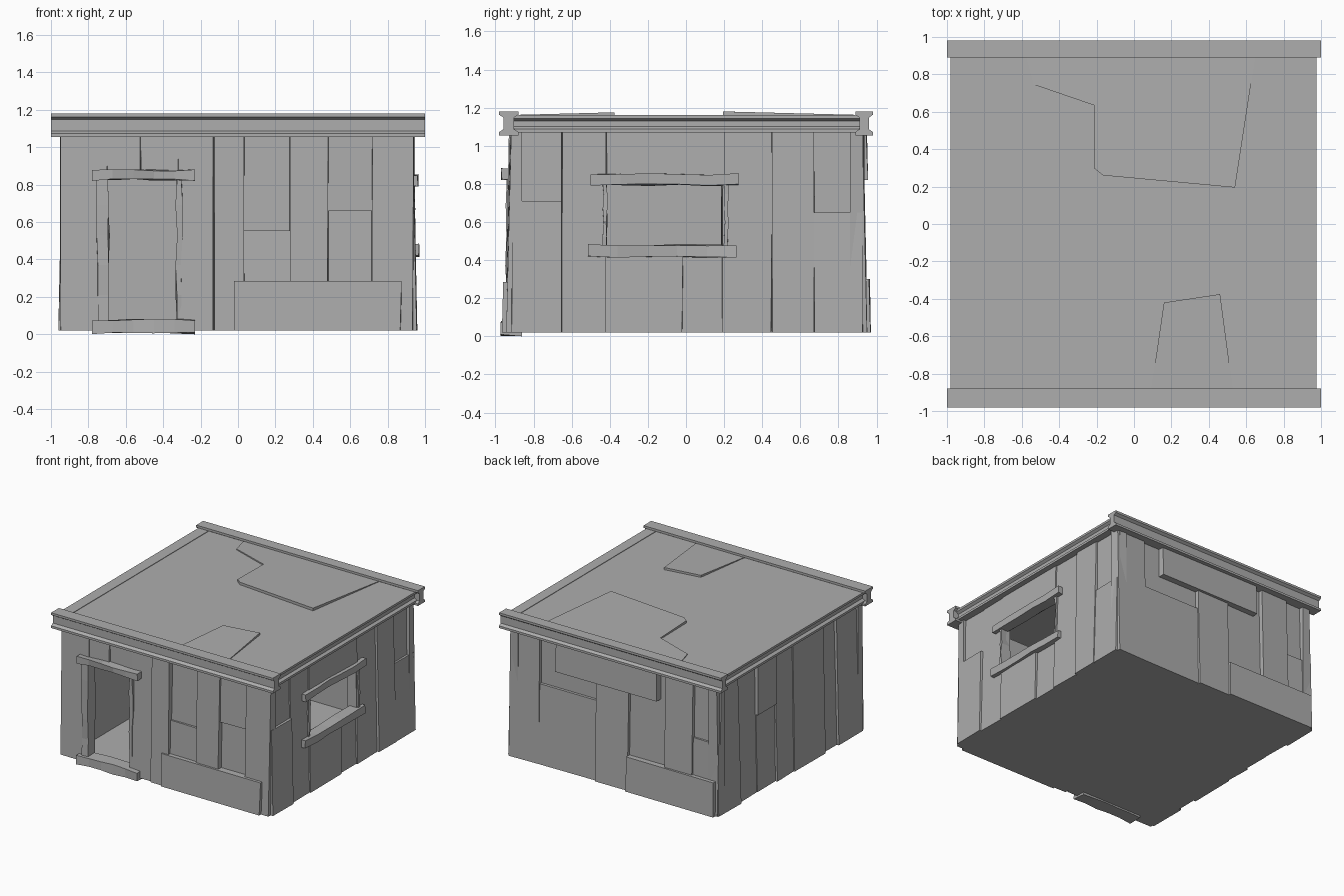
import bpy, bmesh, random
from mathutils import Vector

random.seed(4)
cube = bpy.data.objects.get("Cube")
if cube:
    bpy.data.objects.remove(cube)

grey = bpy.data.materials.new("weathered grey")
grey.diffuse_color = (0.42, 0.42, 0.42, 1)
grey.use_nodes = True
grey.node_tree.nodes["Principled BSDF"].inputs["Base Color"].default_value = (0.42, 0.42, 0.42, 1)

BASE, TOP, INNER = 0.02, 1.075, 0.86

# Each wall maps (along, outward, up) to model space
WALLS = {
    "front": lambda a, d, z: Vector((a, -d, z)),
    "back": lambda a, d, z: Vector((a, d, z)),
    "right": lambda a, d, z: Vector((d, a, z)),
    "left": lambda a, d, z: Vector((-d, a, z)),
}


def finish(bm, name):
    bmesh.ops.recalc_face_normals(bm, faces=bm.faces)
    mesh = bpy.data.meshes.new(name)
    bm.to_mesh(mesh)
    bm.free()
    mesh.materials.append(grey)
    obj = bpy.data.objects.new(name, mesh)
    bpy.context.collection.objects.link(obj)
    return obj


def loft(rings, name):
    """Skin a row of matching cross-sections and cap both ends."""
    bm = bmesh.new()
    rows = [[bm.verts.new(p) for p in ring] for ring in rings]
    n = len(rows[0])
    for r, s in zip(rows, rows[1:]):
        for i in range(n):
            j = (i + 1) % n
            bm.faces.new((r[i], r[j], s[j], s[i]))
    bm.faces.new(rows[0])
    bm.faces.new(rows[-1])
    return finish(bm, name)


def wob(amount):
    return random.uniform(-amount, amount)


def plank(side, a0, a1, z0, z1, depth):
    """Wall plank leaning in slightly towards the top, with hand-cut edges."""
    place = WALLS[side]
    rings = []
    for z in (z0, z1):
        d = depth + 0.012 - 0.022 * z
        l, r = a0 + wob(0.005), a1 + wob(0.005)
        rings.append([place(a0 - 0.006, INNER, z), place(a1 + 0.006, INNER, z),
                      place(r, d + wob(0.004), z), place(l, d + wob(0.004), z)])
    loft(rings, side + "_plank")


def rough_board(side, start, end, d0, d1, width, name, upright=False):
    """Rough-hewn trim board; start and end are (along, up) centre points."""
    place = WALLS[side]
    rings = []
    for i in range(6):
        t = i / 5
        a = start[0] + (end[0] - start[0]) * t
        z = start[1] + (end[1] - start[1]) * t
        ring = []
        for d, s in ((d0, -1), (d1, -1), (d1, 1), (d0, 1)):
            off = s * width / 2 - s * random.uniform(0, 0.012)
            dd = d - (random.uniform(0, 0.012) if d == d1 else 0)
            ring.append(place(a + off, dd, z) if upright else place(a, dd, z + off))
        rings.append(ring)
    loft(rings, name)


def box(name, x0, x1, y0, y1, z0, z1):
    loft([[(x0, y0, z), (x1, y0, z), (x1, y1, z), (x0, y1, z)] for z in (z0, z1)], name)


# Planked walls: along start, along end, bottom, top, outward depth
planks = {
    "front": [
        (-.945, -.70, BASE, TOP, .925), (-.70, -.52, .83, TOP, .922), (-.52, -.31, .83, TOP, .912),
        (-.32, -.13, BASE, TOP, .922), (-.13, .03, BASE, TOP, .938),
        (.03, .28, BASE, .555, .918), (.03, .28, .555, TOP, .902), (.28, .48, BASE, TOP, .935),
        (.48, .72, BASE, .66, .90), (.48, .72, .66, TOP, .918), (.72, .935, BASE, TOP, .928),
        (-.02, .87, BASE, .285, .955)],
    "right": [
        (-.91, -.65, BASE, .71, .945), (-.91, -.65, .71, TOP, .93), (-.65, -.42, BASE, TOP, .932),
        (-.42, -.02, BASE, .46, .94), (-.02, .20, BASE, .46, .926), (-.42, .20, .81, TOP, .94),
        (.19, .45, BASE, TOP, .932), (.45, .67, BASE, TOP, .945),
        (.67, .93, BASE, .65, .94), (.67, .93, .65, TOP, .926)],
    "back": [
        (.67, .94, BASE, TOP, .935), (.155, .67, BASE, .67, .928), (.155, .67, .67, TOP, .912),
        (-.13, .155, BASE, TOP, .938), (-.47, -.13, BASE, TOP, .91), (-.71, -.47, BASE, TOP, .94),
        (-.945, -.71, BASE, .6, .928), (-.945, -.71, .6, TOP, .912),
        (-.92, -.13, BASE, .3, .957), (-.40, .51, .82, TOP, .958)],
    "left": [
        (.65, .93, BASE, TOP, .94), (.42, .65, BASE, TOP, .925), (.18, .42, BASE, .65, .925),
        (.18, .42, .65, TOP, .948), (-.04, .18, BASE, TOP, .938), (-.43, -.04, BASE, TOP, .948),
        (-.60, -.43, BASE, TOP, .93), (-.91, -.60, BASE, TOP, .945)],
}
for side, rows in planks.items():
    for row in rows:
        plank(side, *row)

# Floor
box("floor", -.93, .93, -.9, .92, BASE, .045)

# Door frame
rough_board("front", (-.78, .852), (-.23, .85), .90, .972, .065, "door_lintel")
rough_board("front", (-.78, .042), (-.23, .042), .86, .975, .085, "door_sill")
rough_board("front", (-.722, .05), (-.722, .85), .85, .95, .075, "door_jamb_left", True)
rough_board("front", (-.315, .05), (-.315, .85), .85, .94, .04, "door_jamb_right", True)

# Window frame
rough_board("right", (-.50, .825), (.275, .822), .88, .968, .07, "window_lintel")
rough_board("right", (-.515, .448), (.265, .45), .88, .972, .075, "window_sill")
for y, label in ((-.425, "front"), (.21, "back")):
    rough_board("right", (y, .45), (y, .82), .86, .95, .03, "window_jamb_" + label, True)


# Roof edge beams with a flanged profile
def beam(side, d0, d1, z0, z1, half, name):
    place = WALLS[side]
    mid, flange, web = (d0 + d1) / 2, (d1 - d0) / 2, (d1 - d0) * 0.27
    half_profile = [(flange, z0), (flange, z0 + .018), (web, z0 + .032),
                    (web, z1 - .032), (flange, z1 - .018), (flange, z1)]
    profile = half_profile + [(-w, z) for w, z in reversed(half_profile)]
    loft([[place(a, mid + w, z) for w, z in profile] for a in (-half, half)], name)


beam("front", .88, .98, 1.055, 1.18, 1.0, "front_beam")
beam("back", .89, .98, 1.055, 1.18, 1.0, "back_beam")
beam("left", .89, .98, 1.07, 1.162, .93, "left_beam")
beam("right", .89, .975, 1.07, 1.162, .93, "right_beam")

# Roof deck
box("roof_deck", -.93, .93, -.93, .93, 1.10, 1.158)


# Loose sheets lying on the roof, tipped down towards the nearest beam
def roof_sheet(points, name):
    lift = [1.18 - 0.018 * min(1, max(0, (abs(y) - .2) / .7)) for x, y in points]
    loft([[(x, y, 1.14) for x, y in points],
          [(x, y, z) for (x, y), z in zip(points, lift)]], name)


roof_sheet([(-.58, .91), (-.535, .745), (-.215, .635), (-.21, .295),
            (-.165, .26), (.54, .195), (.65, .91)], "back_roof_sheet")
roof_sheet([(.09, -.9), (.16, -.42), (.46, -.375), (.53, -.9)], "front_roof_sheet")
